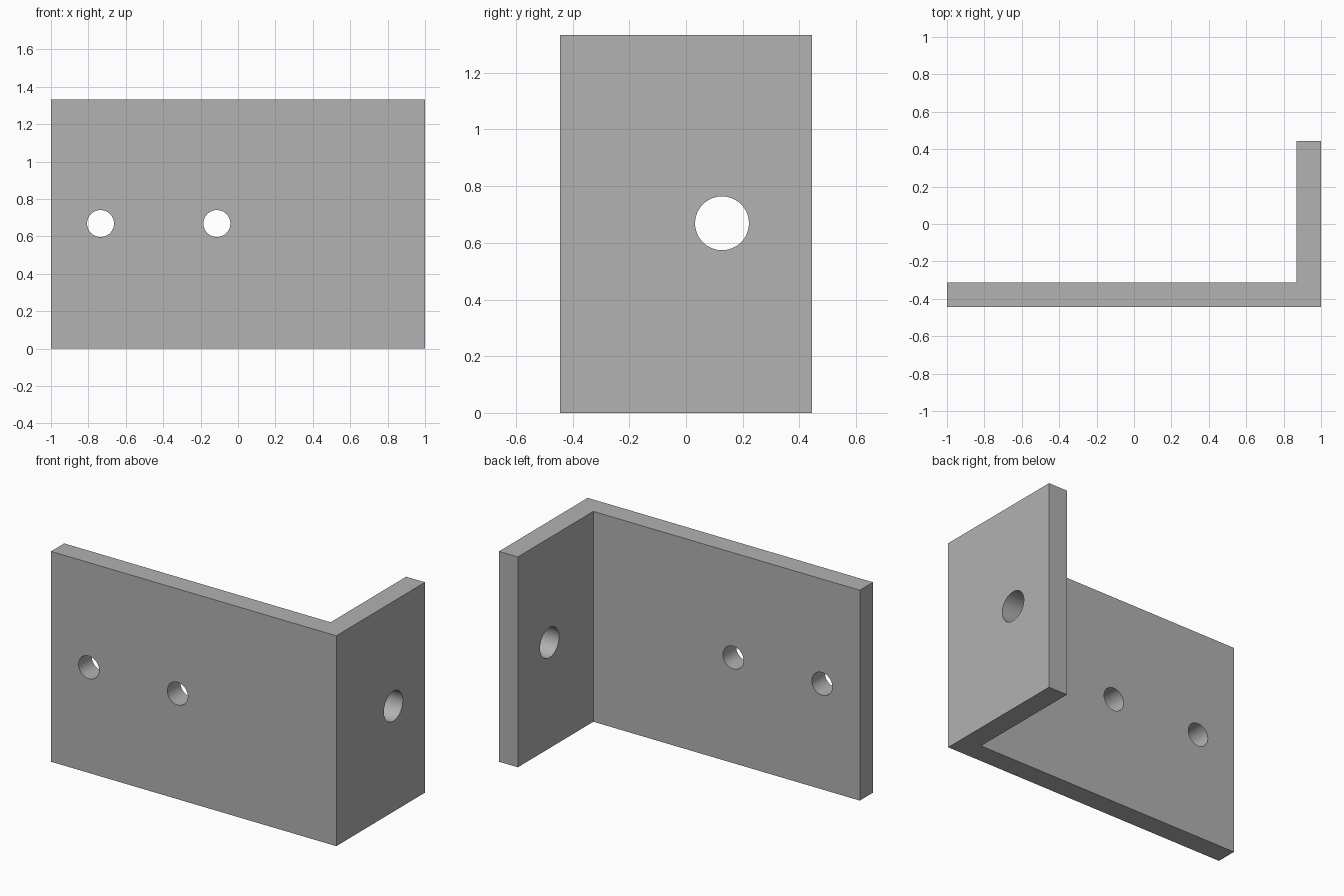
import bpy
import bmesh
from math import pi, radians

if "Cube" in bpy.data.objects:
    bpy.data.objects.remove(bpy.data.objects["Cube"], do_unlink=True)

W, D, H, T = 1.0, 0.444, 1.333, 0.132   # half width, half depth, height, plate thickness

# Plain grey metal
grey = bpy.data.materials.new("grey_metal")
grey.use_nodes = True
colour = (0.445, 0.445, 0.445, 1)
grey.diffuse_color = colour
grey.node_tree.nodes["Principled BSDF"].inputs["Base Color"].default_value = colour

# L-shaped profile extruded upwards
profile = [(-W, -D), (W, -D), (W, D), (W - T, D), (W - T, -D + T), (-W, -D + T)]
bm = bmesh.new()
base = bm.faces.new([bm.verts.new((x, y, 0)) for x, y in profile])
result = bmesh.ops.extrude_face_region(bm, geom=[base])
top = [v for v in result["geom"] if isinstance(v, bmesh.types.BMVert)]
bmesh.ops.translate(bm, verts=top, vec=(0, 0, H))
bmesh.ops.recalc_face_normals(bm, faces=bm.faces)
mesh = bpy.data.meshes.new("angle_bracket")
bm.to_mesh(mesh)
bm.free()
mesh.materials.append(grey)
bracket = bpy.data.objects.new("angle_bracket", mesh)
bpy.context.collection.objects.link(bracket)


def drill(name, radius, location, rotation):
    """Bore a round hole through the bracket."""
    bpy.ops.mesh.primitive_cylinder_add(vertices=64, radius=radius, depth=T * 3,
                                        location=location, rotation=rotation)
    cutter = bpy.context.object
    cutter.name = name
    cutter.hide_render = True
    cutter.data.materials.append(grey)
    bpy.ops.object.select_all(action="DESELECT")
    bracket.select_set(True)
    bpy.context.view_layer.objects.active = bracket
    cut = bracket.modifiers.new(name, "BOOLEAN")
    cut.operation = "DIFFERENCE"
    cut.solver = "EXACT"
    cut.object = cutter
    bpy.ops.object.modifier_apply(modifier=cut.name)
    bpy.data.objects.remove(cutter, do_unlink=True)


# Two small holes in the long plate, one large hole in the short plate
for x in (-0.735, -0.113):
    drill("small_hole", 0.072, (x, -D + T / 2, 0.669), (pi / 2, 0, 0))
drill("large_hole", 0.095, (W - T / 2, 0.127, 0.669), (0, pi / 2, 0))

bpy.ops.object.shade_smooth_by_angle(angle=radians(30))
